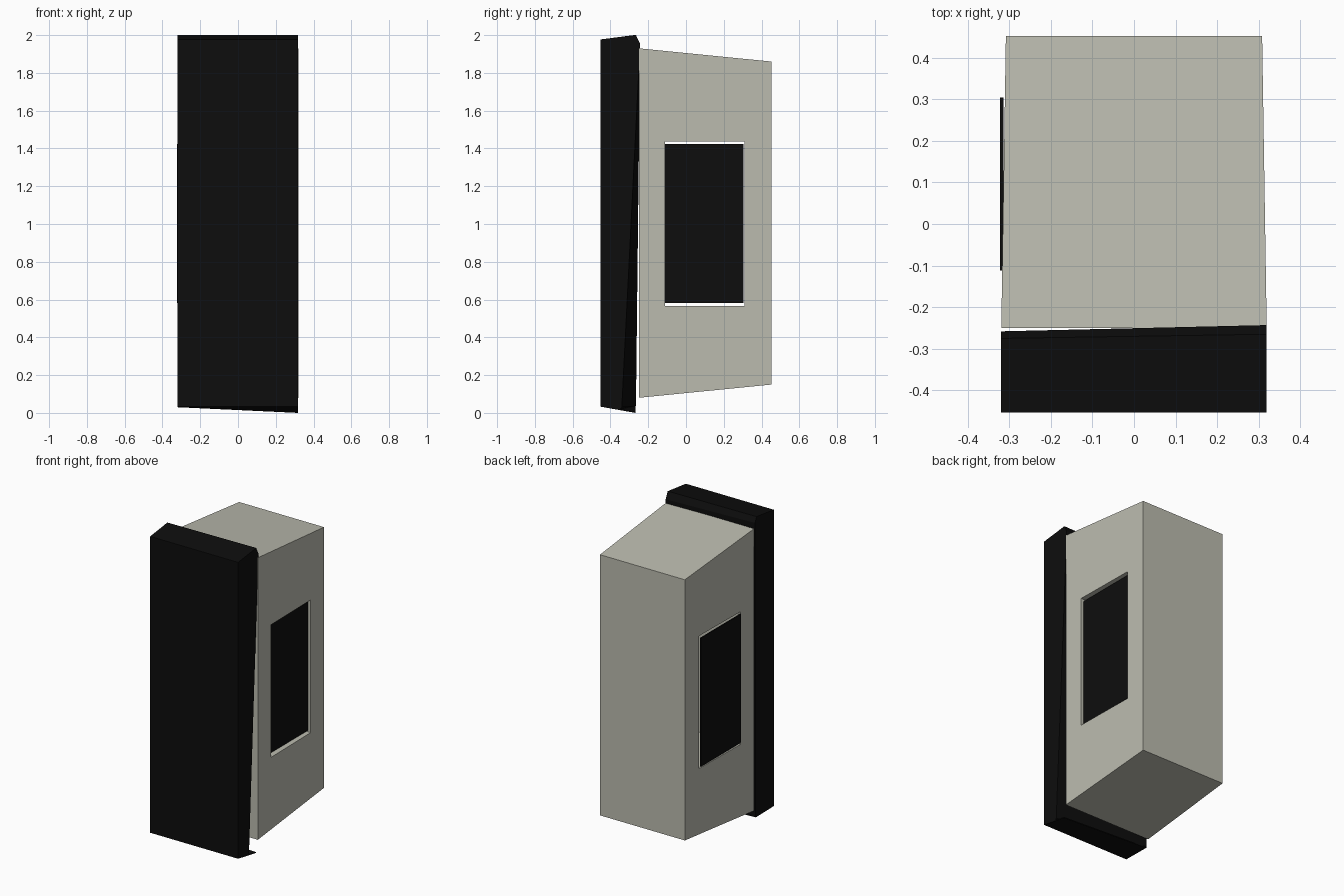
import bpy, bmesh

cube = bpy.data.objects.get("Cube")
if cube:
    bpy.data.objects.remove(cube, do_unlink=True)


def material(name, rgb):
    m = bpy.data.materials.new(name)
    m.use_nodes = True
    m.diffuse_color = (*rgb, 1)
    bsdf = m.node_tree.nodes["Principled BSDF"]
    bsdf.inputs["Base Color"].default_value = (*rgb, 1)
    bsdf.inputs["Roughness"].default_value = 0.8
    return m


grey = material("warm grey", (0.5, 0.5, 0.43))
black = material("soft black", (0.004, 0.004, 0.004))


def finish(name, bm, mat):
    bmesh.ops.recalc_face_normals(bm, faces=bm.faces)
    mesh = bpy.data.meshes.new(name)
    bm.to_mesh(mesh)
    bm.free()
    mesh.materials.append(mat)
    obj = bpy.data.objects.new(name, mesh)
    bpy.context.collection.objects.link(obj)
    return obj


def bridge(bm, a, b):
    for i in range(len(a)):
        j = (i + 1) % len(a)
        bm.faces.new((a[i], a[j], b[j], b[i]))


def loft(name, rings, mat):
    """Skin a row of four-cornered rings and cap both ends."""
    bm = bmesh.new()
    loops = [[bm.verts.new(p) for p in ring] for ring in rings]
    for a, b in zip(loops, loops[1:]):
        bridge(bm, a, b)
    bm.faces.new(loops[0])
    bm.faces.new(loops[-1])
    return finish(name, bm, mat)


def box(name, x, y, z, mat):
    rings = [[(x[0], y[0], h), (x[1], y[0], h), (x[1], y[1], h), (x[0], y[1], h)] for h in z]
    return loft(name, rings, mat)


def half_width(y):
    return 0.319 - 0.011 * (y + 0.25) / 0.7


# Tapered housing with an opening running from side to side
bm = bmesh.new()
outer_yz = [(-0.25, 0.08), (0.452, 0.15), (0.452, 1.86), (-0.25, 1.93)]
hole_yz = [(-0.112, 0.567), (0.31, 0.567), (0.31, 1.437), (-0.112, 1.437)]
outer, hole = [], []
for side in (-1, 1):
    outer.append([bm.verts.new((side * half_width(y), y, z)) for y, z in outer_yz])
    hole.append([bm.verts.new((side * half_width(y), y, z)) for y, z in hole_yz])
    bridge(bm, outer[-1], hole[-1])
bridge(bm, *outer)
bridge(bm, *hole)
finish("housing", bm, grey)

# Dark side windows, one nearly flush and one slightly recessed
for name, x in (("right_window", (-0.322, -0.314)), ("left_window", (0.289, 0.297))):
    box(name, x, (-0.112, 0.304), (0.581, 1.424), black)

# Front panel with a flared top and a skewed back
loft("front_panel", [
    [(-0.32, -0.453, 0.033), (0.318, -0.453, 0.033), (0.318, -0.453, 1.977), (-0.32, -0.453, 1.977)],
    [(-0.32, -0.275, 0.03), (0.318, -0.35, 0.016), (0.318, -0.265, 2.0), (-0.32, -0.275, 2.0)],
    [(-0.32, -0.265, 0.036), (0.318, -0.34, 0.03), (0.318, -0.243, 1.955), (-0.32, -0.258, 1.965)],
], black)

# Thin lip under the panel
loft("bottom_lip", [
    [(-0.32, -0.453, 0.033), (0.318, -0.453, 0.033), (0.318, -0.453, 0.037), (-0.32, -0.453, 0.037)],
    [(-0.32, -0.268, 0.03), (0.318, -0.268, 0.0), (0.318, -0.268, 0.006), (-0.32, -0.268, 0.036)],
], black)
